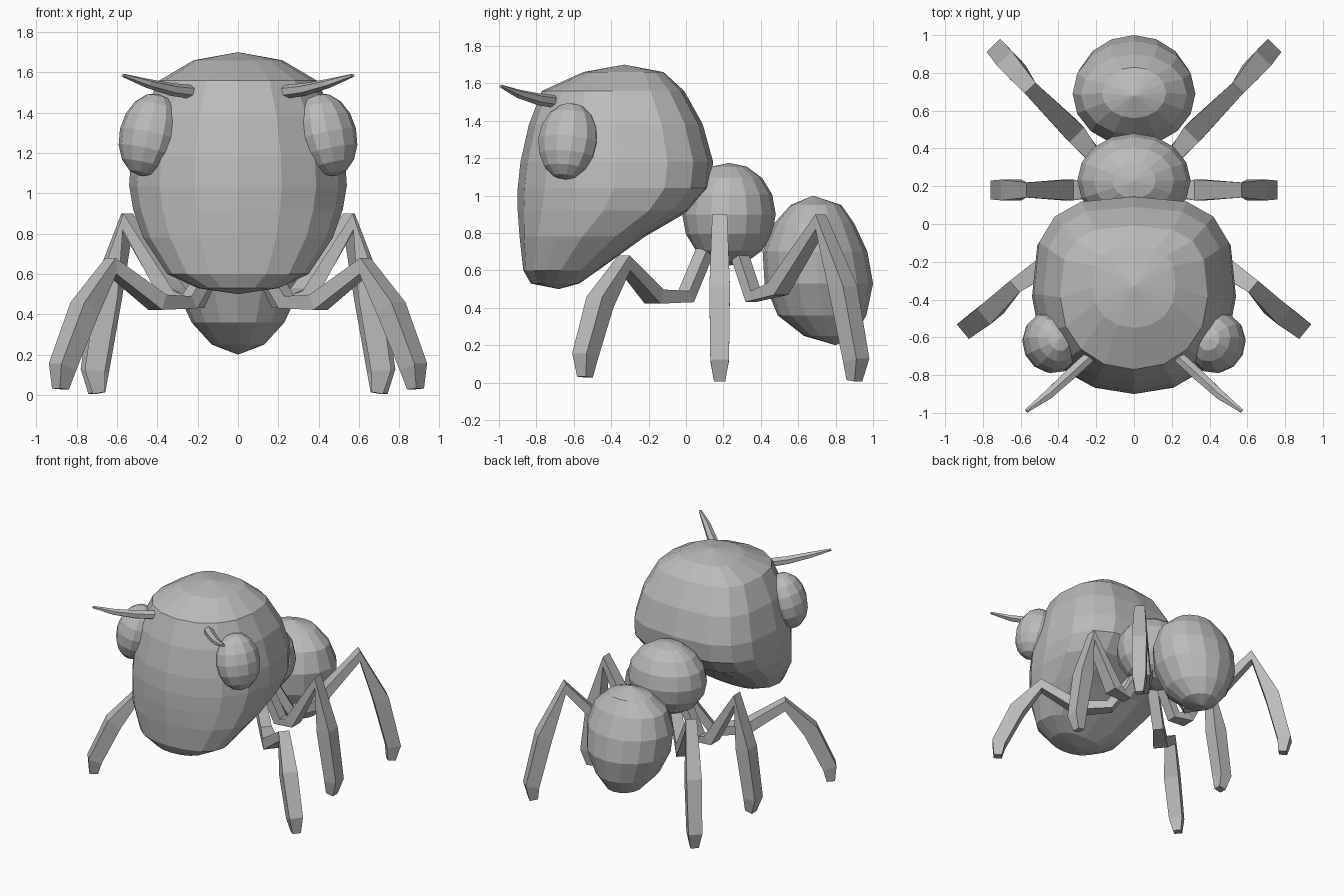
import bpy, bmesh, math
from mathutils import Vector, Matrix

cube = bpy.data.objects.get("Cube")
if cube:
    bpy.data.objects.remove(cube, do_unlink=True)

grey = bpy.data.materials.new("plain_grey")
grey.use_nodes = True
COLOUR = (0.5, 0.5, 0.5, 1)
grey.diffuse_color = COLOUR
grey.node_tree.nodes["Principled BSDF"].inputs["Base Color"].default_value = COLOUR


def finish(name, bm, side=1):
    """Turn a bmesh into a flat-shaded object, mirrored in x when side is -1."""
    for v in bm.verts:
        v.co.x *= side
    bmesh.ops.recalc_face_normals(bm, faces=bm.faces)
    mesh = bpy.data.meshes.new(name)
    bm.to_mesh(mesh)
    bm.free()
    mesh.materials.append(grey)
    obj = bpy.data.objects.new(name, mesh)
    bpy.context.collection.objects.link(obj)


def skin(bm, rings, start, end):
    """Bridge rings of points and close both ends with fans to a tip."""
    rows = [[bm.verts.new(p) for p in ring] for ring in rings]
    n = len(rows[0])
    for a, b in zip(rows, rows[1:]):
        for i in range(n):
            j = (i + 1) % n
            bm.faces.new((a[i], a[j], b[j], b[i]))
    for row, tip in ((rows[0], start), (rows[-1], end)):
        t = bm.verts.new(tip)
        for i in range(n):
            bm.faces.new((row[i], row[(i + 1) % n], t))


def power(v, n):
    return math.copysign(abs(v) ** (2 / n), v)


def body(name, slices, bottom, top, count, front_n=2, back_n=2):
    """Loft level slices (height, front y, back y, half width)."""
    rings = []
    for z, front, back, w in slices:
        ring = []
        for i in range(count):
            t = math.tau * i / count
            c, s = math.cos(t), math.sin(t)
            n = back_n if s > 0 else front_n
            ring.append((w * power(c, n),
                         (front + back) / 2 + (back - front) / 2 * power(s, n), z))
        rings.append(ring)
    bm = bmesh.new()
    skin(bm, rings, bottom, top)
    finish(name, bm)


def limb(name, path, widths, depths, sides, side):
    """Sweep a tapered section along a path lying in an upright plane."""
    pts = [Vector(p) for p in path]
    span = pts[-1] - pts[0]
    across = Vector((span.y, -span.x, 0)).normalized()
    rings = []
    for i, p in enumerate(pts):
        a, b = pts[max(i - 1, 0)], pts[min(i + 1, len(pts) - 1)]
        up = across.cross((b - a).normalized()).normalized()
        ring = []
        for k in range(sides):
            t = math.tau * (k + 0.5) / sides
            r = 1 / math.cos(math.pi / sides)
            ring.append(p + across * (widths[i] / 2 * r * math.cos(t))
                        + up * (depths[i] / 2 * r * math.sin(t)))
        rings.append(ring)
    bm = bmesh.new()
    skin(bm, rings, pts[0], pts[-1])
    finish(name, bm, side)


# Large wedge-shaped head
body("head", [
    (0.53, -0.83, -0.57, 0.20), (0.60, -0.87, -0.47, 0.35),
    (0.78, -0.89, -0.22, 0.47), (0.92, -0.90, 0.02, 0.52),
    (1.04, -0.90, 0.13, 0.54), (1.18, -0.885, 0.145, 0.53),
    (1.38, -0.84, 0.09, 0.48), (1.56, -0.77, -0.01, 0.39),
    (1.66, -0.55, -0.12, 0.22)],
    (0, -0.68, 0.50), (0, -0.33, 1.70), 16, 2.1, 3)

# Pointed abdomen
body("abdomen", [
    (0.25, 0.63, 0.90, 0.13), (0.36, 0.49, 0.965, 0.23),
    (0.53, 0.42, 1.0, 0.31), (0.70, 0.41, 0.97, 0.325),
    (0.85, 0.47, 0.90, 0.28), (0.95, 0.56, 0.83, 0.17)],
    (0, 0.80, 0.20), (0, 0.68, 1.0), 16)

# Rounded thorax
bm = bmesh.new()
bmesh.ops.create_uvsphere(
    bm, u_segments=16, v_segments=8, radius=1,
    matrix=Matrix.Translation((0, 0.23, 0.90)) @ Matrix.Diagonal((0.30, 0.25, 0.275, 1)))
finish("thorax", bm)

LEGS = {
    "front_leg": [(0.10, 0.10, 0.70), (0.24, 0.0, 0.46), (0.40, -0.17, 0.46),
                  (0.63, -0.33, 0.64), (0.76, -0.46, 0.43), (0.87, -0.54, 0.14),
                  (0.88, -0.54, 0.03)],
    "middle_leg": [(0.12, 0.18, 0.70), (0.24, 0.18, 0.47), (0.35, 0.18, 0.49),
                   (0.57, 0.18, 0.86), (0.65, 0.18, 0.50), (0.71, 0.18, 0.12),
                   (0.69, 0.18, 0.01)],
    "back_leg": [(0.10, 0.28, 0.70), (0.21, 0.36, 0.46), (0.32, 0.49, 0.50),
                 (0.55, 0.72, 0.86), (0.65, 0.84, 0.50), (0.71, 0.91, 0.12),
                 (0.70, 0.90, 0.01)],
}

for label, side in (("left", 1), ("right", -1)):
    # Jointed legs
    for leg, path in LEGS.items():
        limb(f"{label}_{leg}", path, (0.08, 0.08, 0.11, 0.08, 0.11, 0.10, 0.06),
             (0.06, 0.07, 0.08, 0.08, 0.11, 0.10, 0.06), 4, side)

    # Curved antennae
    limb(f"{label}_antenna",
         [(0.21, -0.68, 1.50), (0.33, -0.79, 1.515), (0.45, -0.90, 1.545),
          (0.57, -0.99, 1.585)],
         (0.06, 0.06, 0.05, 0.02), (0.06, 0.055, 0.04, 0.015), 6, side)

    # Bulging oval eyes
    bm = bmesh.new()
    place = (Matrix.Translation((0.44, -0.63, 1.29))
             @ Matrix.Rotation(math.radians(-25), 4, 'Z')
             @ Matrix.Rotation(math.radians(-14), 4, 'Y')
             @ Matrix.Diagonal((0.145, 0.165, 0.21, 1)))
    bmesh.ops.create_uvsphere(bm, u_segments=12, v_segments=8, radius=1, matrix=place)
    finish(f"{label}_eye", bm, side)
